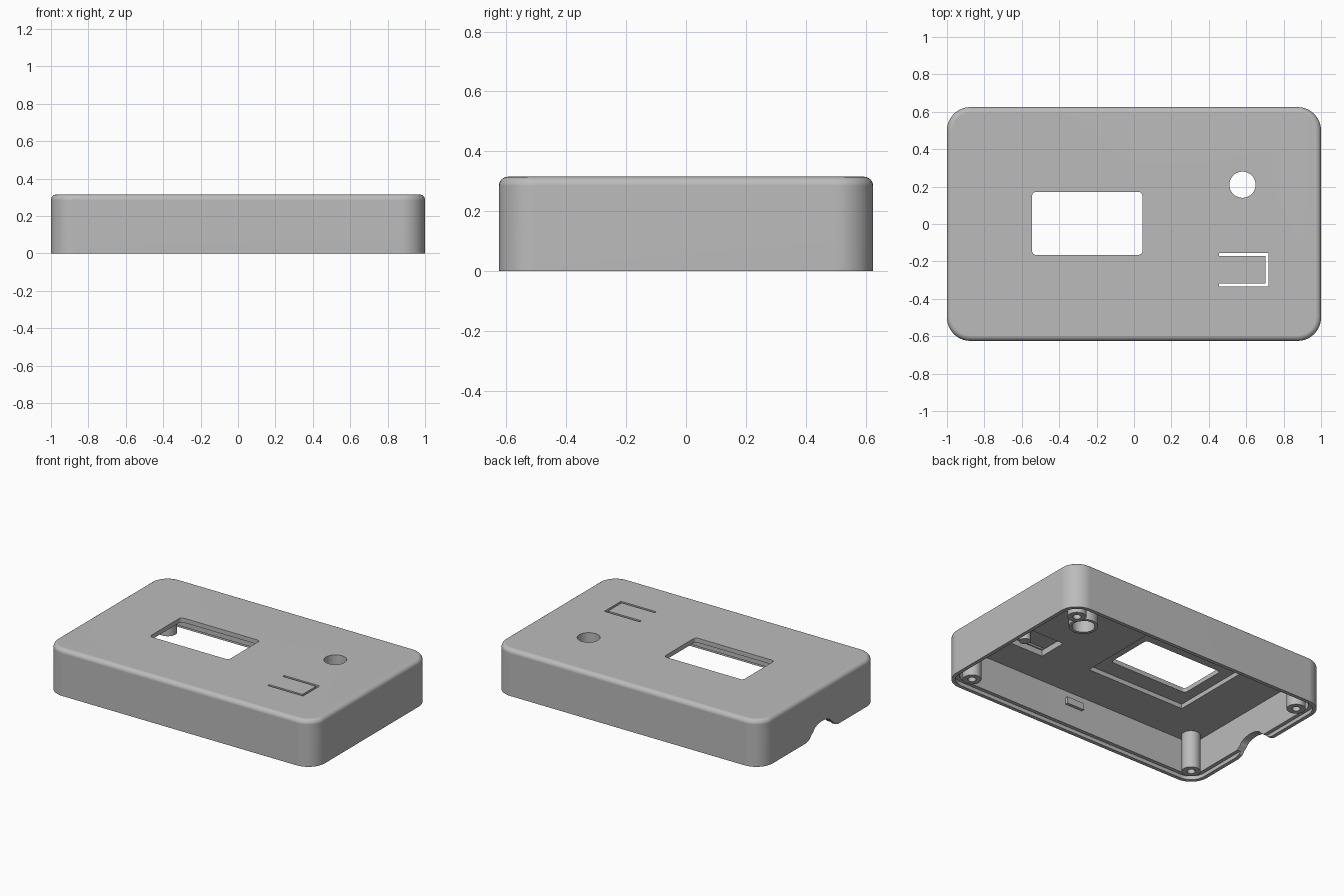
import bpy, bmesh, math

if "Cube" in bpy.data.objects:
    bpy.data.objects.remove(bpy.data.objects["Cube"], do_unlink=True)

grey = bpy.data.materials.new("plain_grey")
grey.use_nodes = True
COLOUR = (0.5, 0.5, 0.5, 1)
grey.diffuse_color = COLOUR
grey.node_tree.nodes["Principled BSDF"].inputs["Base Color"].default_value = COLOUR


def rounded_rect(cx, cy, hx, hy, r=0.0, seg=10):
    """Outline of a rectangle with half sizes hx, hy and corner radius r."""
    if r == 0:
        return [(cx + sx * hx, cy + sy * hy) for sx, sy in ((1, 1), (-1, 1), (-1, -1), (1, -1))]
    pts = []
    for q, (sx, sy) in enumerate(((1, 1), (-1, 1), (-1, -1), (1, -1))):
        for i in range(seg + 1):
            a = math.pi / 2 * (q + i / seg)
            p = (cx + sx * (hx - r) + r * math.cos(a), cy + sy * (hy - r) + r * math.sin(a))
            if not pts or math.dist(p, pts[-1]) > 1e-5:
                pts.append(p)
    if math.dist(pts[0], pts[-1]) < 1e-5:
        pts.pop()
    return pts


def circle(cx, cy, r):
    return rounded_rect(cx, cy, r, r, r)


def prism(name, outline, lo, hi, axis="z", bevel=0.0):
    """Extrude an outline along z, or a (y, z) outline along x."""
    bm = bmesh.new()
    place = (lambda p, h: (p[0], p[1], h)) if axis == "z" else (lambda p, h: (h, p[0], p[1]))
    face = bm.faces.new([bm.verts.new(place(p, lo)) for p in outline])
    new = bmesh.ops.extrude_face_region(bm, geom=[face])["geom"]
    for v in (g for g in new if isinstance(g, bmesh.types.BMVert)):
        v.co["xyz".index(axis)] = hi
    if bevel:
        rim = [e for e in bm.edges if all(abs(v.co.z - hi) < 1e-6 for v in e.verts)]
        bmesh.ops.bevel(bm, geom=rim, offset=bevel, segments=6, profile=0.5, affect="EDGES")
    bmesh.ops.recalc_face_normals(bm, faces=bm.faces[:])
    mesh = bpy.data.meshes.new(name)
    bm.to_mesh(mesh)
    bm.free()
    mesh.materials.append(grey)
    obj = bpy.data.objects.new(name, mesh)
    bpy.context.collection.objects.link(obj)
    return obj


def activate(obj):
    bpy.ops.object.select_all(action="DESELECT")
    bpy.context.view_layer.objects.active = obj
    obj.select_set(True)


def cut(obj, *args, **kw):
    """Subtract a prism from an object."""
    cutter = prism("cutter", *args, **kw)
    mod = obj.modifiers.new("cut", "BOOLEAN")
    mod.operation, mod.solver, mod.object = "DIFFERENCE", "EXACT", cutter
    activate(obj)
    bpy.ops.object.modifier_apply(modifier=mod.name)
    bpy.data.objects.remove(cutter, do_unlink=True)


def smooth(obj):
    activate(obj)
    bpy.ops.object.shade_smooth_by_angle(angle=math.radians(30))
    mod = obj.modifiers.new("even_shading", "WEIGHTED_NORMAL")
    mod.keep_sharp = True


HEIGHT, CEILING, BELOW, ABOVE = 0.315, 0.255, -0.1, 0.5

# Shell: rounded box, hollow underneath, with a stepped lip around the rim
shell = prism("case_shell", rounded_rect(0, 0, 1, 0.625, 0.125), 0, HEIGHT, bevel=0.03)
cut(shell, rounded_rect(0, 0, 0.95, 0.575, 0.075), BELOW, CEILING)
cut(shell, rounded_rect(0, 0, 0.975, 0.6, 0.1), BELOW, 0.025)

# Screen window with a wider seat on the inside
cut(shell, rounded_rect(-0.25, -0.01, 0.37, 0.275), 0.2, 0.285)
cut(shell, rounded_rect(-0.25, 0.003, 0.295, 0.168, 0.02, 4), 0.2, ABOVE)

# Round hole in the top
cut(shell, circle(0.58, 0.21, 0.07), 0.2, ABOVE)

# Thinned flexible tongue with a U-shaped slit
cut(shell, rounded_rect(0.587, -0.243, 0.14, 0.1), 0.2, 0.295)
for cx, cy, hx, hy in ((0.587, -0.164, 0.132, 0.008), (0.587, -0.325, 0.132, 0.008),
                       (0.711, -0.2445, 0.008, 0.0885)):
    cut(shell, rounded_rect(cx, cy, hx, hy), 0.2, ABOVE)

# Flared cable arch in the wall
arch = [(-0.17, BELOW), (-0.17, 0), (-0.135, 0.012), (-0.115, 0.035)]
arch += [(-0.1 * math.cos(a), 0.035 + 0.05 * math.sin(a))
         for a in (math.pi * i / 16 for i in range(1, 9))]
arch += [(-y, z) for y, z in reversed(arch[:-1])]
cut(shell, [(y - 0.025, z) for y, z in arch], -1.1, -0.9, axis="x")
smooth(shell)

# Screw posts in the corners
for sx, side in ((1, "left"), (-1, "right")):
    for sy, end in ((1, "back"), (-1, "front")):
        post = prism(f"{end}_{side}_screw_post", circle(sx * 0.875, sy * 0.5, 0.058), 0, CEILING + 0.01)
        cut(post, circle(sx * 0.875, sy * 0.5, 0.025), BELOW, 0.2)
        smooth(post)

# Collar under the round hole
collar = prism("hole_collar", circle(0.58, 0.21, 0.09), 0.17, CEILING + 0.01)
cut(collar, circle(0.58, 0.21, 0.07), BELOW, ABOVE)
smooth(collar)

# Pusher under the tongue
smooth(prism("button_pusher", circle(0.665, -0.245, 0.035), 0.235, 0.3))

# Snap tabs on the long walls
for sy, end in ((1, "back"), (-1, "front")):
    prism(f"{end}_snap_tab", rounded_rect(0, sy * 0.57, 0.065, 0.015), 0.16, 0.205)
